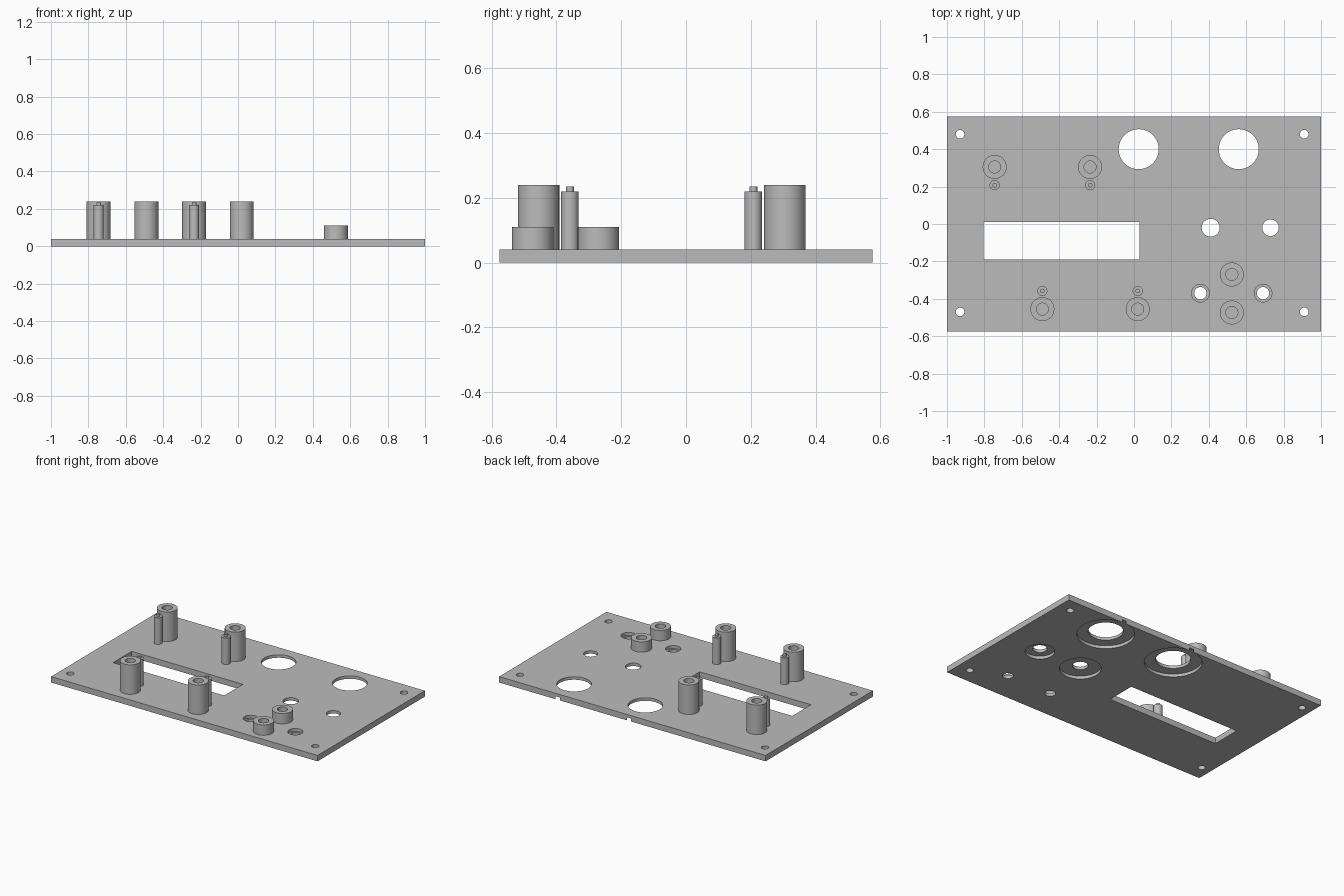
import bpy, bmesh, math

if "Cube" in bpy.data.objects:
    bpy.data.objects.remove(bpy.data.objects["Cube"], do_unlink=True)

grey = bpy.data.materials.new("plain grey")
grey.use_nodes = True
colour = (0.5, 0.5, 0.5, 1)
grey.diffuse_color = colour
grey.node_tree.nodes["Principled BSDF"].inputs["Base Color"].default_value = colour

THICK = 0.04
HALF_Y = 0.575
OVER = 0.02          # how far cutters reach past the plate
RECESS = 0.02        # depth of the counterbores


def add_box(bm, x0, x1, y0, y1, z0, z1):
    verts = bmesh.ops.create_cube(bm, size=1)["verts"]
    for v in verts:
        v.co.x = x1 if v.co.x > 0 else x0
        v.co.y = y1 if v.co.y > 0 else y0
        v.co.z = z1 if v.co.z > 0 else z0


def add_turned(bm, x, y, profile, sides=48):
    """Revolve (radius, z) points round a vertical axis and cap both ends."""
    rings = []
    for r, z in profile:
        angles = [math.tau * i / sides for i in range(sides)]
        rings.append([bm.verts.new((x + r * math.cos(a), y + r * math.sin(a), z))
                      for a in angles])
    for low, high in zip(rings, rings[1:]):
        for i in range(sides):
            j = (i + 1) % sides
            bm.faces.new((low[i], low[j], high[j], high[i]))
    bm.faces.new(rings[0][::-1])
    bm.faces.new(rings[-1])


def finish(bm, name):
    bmesh.ops.recalc_face_normals(bm, faces=bm.faces)
    mesh = bpy.data.meshes.new(name)
    bm.to_mesh(mesh)
    bm.free()
    mesh.materials.append(grey)
    obj = bpy.data.objects.new(name, mesh)
    bpy.context.collection.objects.link(obj)
    return obj


def smooth(obj):
    bpy.ops.object.select_all(action="DESELECT")
    obj.select_set(True)
    bpy.context.view_layer.objects.active = obj
    bpy.ops.object.shade_smooth_by_angle(angle=math.radians(30))


def turned_part(name, x, y, profile):
    bm = bmesh.new()
    add_turned(bm, x, y, profile)
    smooth(finish(bm, name))


# Panel plate
bm = bmesh.new()
add_box(bm, -1, 1, -HALF_Y, HALF_Y, 0, THICK)
plate = finish(bm, "panel_plate")

# Openings: display window, screw holes, counterbored holes
bm = bmesh.new()
add_box(bm, -0.805, 0.03, -0.19, 0.01, -OVER, THICK + OVER)
for x in (-0.93, 0.91):
    for y in (-0.47, 0.48):
        add_turned(bm, x, y, [(0.023, -OVER), (0.023, THICK + OVER)])

# x, y, hole radius, radius of the recess on the underside
for x, y, r, wide in ((0.025, 0.4, 0.107, 0.176), (0.56, 0.4, 0.107, 0.176),
                      (0.41, -0.02, 0.048, 0.127), (0.73, -0.02, 0.044, 0.09)):
    add_turned(bm, x, y, [(wide, -OVER), (wide, RECESS), (r, RECESS), (r, THICK + OVER)])

# Lamp holes are counterbored from the top
for x in (0.355, 0.69):
    add_turned(bm, x, -0.37, [(0.033, -OVER), (0.033, RECESS),
                              (0.047, RECESS), (0.047, THICK + OVER)])
cutter = finish(bm, "opening_cutter")
cutter.hide_render = True

cut = plate.modifiers.new("openings", "BOOLEAN")
cut.operation = "DIFFERENCE"
cut.solver = "EXACT"
cut.object = cutter
bpy.context.view_layer.objects.active = plate
bpy.ops.object.modifier_apply(modifier=cut.name)
bpy.data.objects.remove(cutter, do_unlink=True)
smooth(plate)


def hollow_post(name, x, y, top):
    turned_part(name, x, y, [(0.064, THICK), (0.064, top), (0.032, top), (0.032, THICK + 0.005)])


# Tall screw posts, each with a stepped locating pin towards the window
for i, (x, y, side) in enumerate(((-0.745, 0.305, -1), (-0.235, 0.305, -1),
                                  (-0.49, -0.455, 1), (0.02, -0.455, 1)), 1):
    hollow_post(f"screw_post_{i}", x, y, 0.24)
    turned_part(f"locating_pin_{i}", x, y + side * 0.097,
                [(0.027, THICK), (0.027, 0.22), (0.012, 0.22), (0.012, 0.235)])

# Short screw bosses between the lamp holes
for i, y in enumerate((-0.27, -0.473), 1):
    hollow_post(f"short_boss_{i}", 0.523, y, 0.11)
